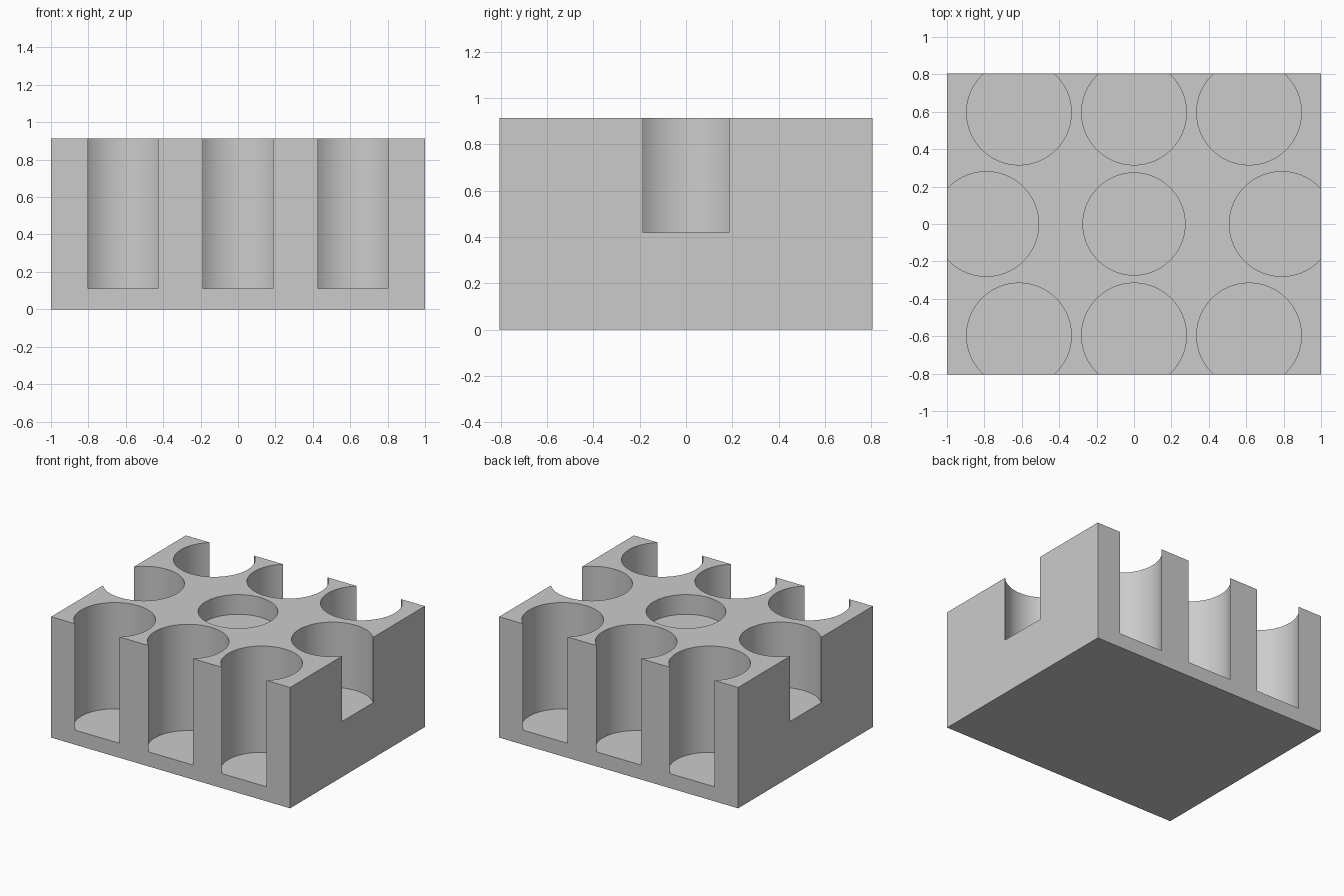
import bpy, bmesh, math
from mathutils import Matrix

HALF_X, HALF_Y, TOP = 1.0, 0.805, 0.914
RADIUS = 0.28

cube = bpy.data.objects.get("Cube")
if cube:
    bpy.data.objects.remove(cube, do_unlink=True)

grey = bpy.data.materials.new("light_grey")
grey.use_nodes = True
colour = (0.6, 0.6, 0.6, 1)
grey.diffuse_color = colour
grey.node_tree.nodes["Principled BSDF"].inputs["Base Color"].default_value = colour


def add_object(name, bm):
    mesh = bpy.data.meshes.new(name)
    bm.to_mesh(mesh)
    bm.free()
    mesh.materials.append(grey)
    obj = bpy.data.objects.new(name, mesh)
    bpy.context.collection.objects.link(obj)
    return obj


def add_pocket(bm, x, y, floor, radius=RADIUS):
    height = TOP + 0.1 - floor
    bmesh.ops.create_cone(bm, cap_ends=True, segments=96, radius1=radius, radius2=radius,
                          depth=height, matrix=Matrix.Translation((x, y, floor + height / 2)))


# Solid holder block
bm = bmesh.new()
bmesh.ops.create_cube(bm, size=1, matrix=Matrix.Translation((0, 0, TOP / 2))
                      @ Matrix.Diagonal((2 * HALF_X, 2 * HALF_Y, TOP, 1)))
block = add_object("holder_block", bm)

# Round pockets: deep ones open to front and back, medium ones to the sides
bm = bmesh.new()
for side in (-1, 1):
    for x in (-0.615, 0, 0.615):
        add_pocket(bm, x, side * 0.596, 0.11)
    add_pocket(bm, side * 0.79, 0, 0.42)
# Shallow central pocket
add_pocket(bm, 0, 0, 0.765, 0.273)
cutter = add_object("pocket_cutter", bm)
cutter.hide_render = True

# Cut the pockets and drop the cutter
cut = block.modifiers.new("pockets", 'BOOLEAN')
cut.operation = 'DIFFERENCE'
cut.solver = 'EXACT'
cut.object = cutter
bpy.ops.object.select_all(action='DESELECT')
block.select_set(True)
bpy.context.view_layer.objects.active = block
bpy.ops.object.modifier_apply(modifier=cut.name)
bpy.data.objects.remove(cutter, do_unlink=True)

# Smooth pocket walls, crisp rims
bpy.ops.object.shade_smooth_by_angle(angle=math.radians(30))
